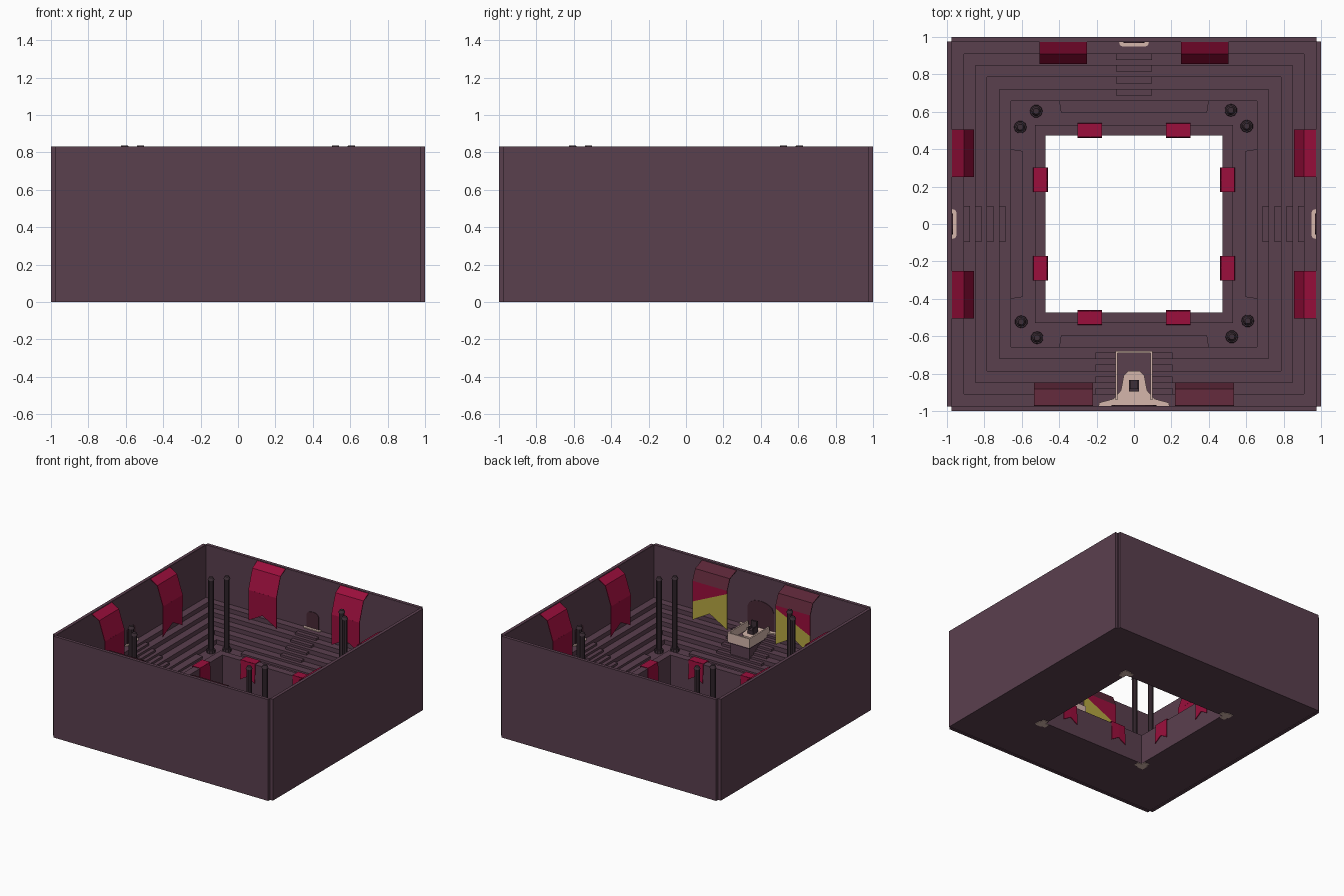
import bpy, bmesh, math
from mathutils import Matrix

if "Cube" in bpy.data.objects:
    bpy.data.objects.remove(bpy.data.objects["Cube"])


def mat(name, c):
    m = bpy.data.materials.new(name)
    m.diffuse_color = (*c, 1)
    m.use_nodes = True
    m.node_tree.nodes["Principled BSDF"].inputs["Base Color"].default_value = m.diffuse_color
    return m


STONE = mat("plum stone", (0.102, 0.050, 0.076))
RED = mat("crimson cloth", (0.325, 0.0045, 0.045))
MAROON = mat("maroon cloth", (0.105, 0.019, 0.038))
CREAM = mat("cream stone", (0.66, 0.47, 0.41))
GOLD = mat("gold cloth", (0.47, 0.39, 0.055))
DARK = mat("dark pillar", (0.047, 0.028, 0.038))
DOOR = mat("dark door", (0.065, 0.022, 0.036))


def finish(bm, name, mats, turn=0, solid=0):
    """Everything is built against the back wall, then turned by quarter turns."""
    bm.transform(Matrix.Rotation(turn * math.pi / 2, 4, 'Z'))
    if not solid:
        bmesh.ops.recalc_face_normals(bm, faces=bm.faces)
    me = bpy.data.meshes.new(name)
    bm.to_mesh(me)
    bm.free()
    for m in mats:
        me.materials.append(m)
    ob = bpy.data.objects.new(name, me)
    bpy.context.collection.objects.link(ob)
    if solid:
        s = ob.modifiers.new("thickness", 'SOLIDIFY')
        s.thickness = solid
        s.offset = 0
    return ob


def add_box(bm, x0, x1, y0, y1, z0, z1):
    m = Matrix.Translation(((x0 + x1) / 2, (y0 + y1) / 2, (z0 + z1) / 2)) @ \
        Matrix.Diagonal((x1 - x0, y1 - y0, z1 - z0, 1))
    bmesh.ops.create_cube(bm, size=1, matrix=m)


def boxes(name, m, lst, turn=0):
    bm = bmesh.new()
    for b in lst:
        add_box(bm, *b)
    return finish(bm, name, [m], turn)


def prism(name, m, pts, vec, turn=0):
    bm = bmesh.new()
    f = bm.faces.new([bm.verts.new(p) for p in pts])
    r = bmesh.ops.extrude_face_region(bm, geom=[f])
    bmesh.ops.translate(bm, vec=vec, verts=[v for v in r['geom'] if isinstance(v, bmesh.types.BMVert)])
    return finish(bm, name, [m], turn)


def banner(name, x0, x1, prof, mats, notch, turn, split=None):
    """Cloth strip along a (y, z) profile with a swallowtail end.
    split=(z at x0, z at x1): diagonal colour change on the last strip."""
    bm = bmesh.new()

    def face(pts, mi):
        f = bm.faces.new([bm.verts.new(p) for p in pts])
        f.material_index = mi
    for i, ((ya, za), (yb, zb)) in enumerate(zip(prof, prof[1:])):
        if i < len(prof) - 2:
            face([(x0, ya, za), (x1, ya, za), (x1, yb, zb), (x0, yb, zb)], i)
            continue
        xm = (x0 + x1) / 2
        top0, top1 = za, za
        if split:
            top0, top1 = split
            face([(x0, ya, za), (x1, ya, za), (x1, ya, top1), (x0, ya, top0)], i)
        tm = (top0 + top1) / 2
        face([(x0, ya, top0), (xm, ya, tm), (xm, yb, zb + notch), (x0, yb, zb)], i + (split is not None))
        face([(xm, ya, tm), (x1, ya, top1), (x1, yb, zb), (xm, yb, zb + notch)], i + (split is not None))
    bmesh.ops.remove_doubles(bm, verts=bm.verts, dist=1e-5)
    return finish(bm, name, mats, turn, 0.006)


# Stepped arena bowl: square rings along a (half width, height) profile
edges = [0.91, 0.848, 0.785, 0.72, 0.657]
levels = [0.40, 0.364, 0.328, 0.292, 0.256, 0.22]
prof = [(0.978, 0.004), (0.978, 0.83), (0.972, 0.83), (0.972, 0.40)]
for i, e in enumerate(edges):
    prof += [(e, levels[i]), (e, levels[i + 1])]
prof += [(0.53, 0.22), (0.53, 0.25), (0.472, 0.25), (0.472, 0.004)]
bm = bmesh.new()
rings = [[bm.verts.new((sx * h, sy * h, z)) for sx, sy in ((1, 1), (-1, 1), (-1, -1), (1, -1))]
         for h, z in prof]
for a, b in zip(rings, rings[1:] + rings[:1]):
    for k in range(4):
        j = (k + 1) % 4
        bm.faces.new([a[k], a[j], b[j], b[k]])
finish(bm, "stepped_bowl", [STONE])

for t in range(4):
    front = t == 2
    # Outer wall slab and lowest bench
    boxes("outer_wall", STONE, [(-0.975, 0.975, 0.974, 1.0, 0, 0.832)], t)
    prism("front_bench", STONE, [(-0.39, 0.595, 0.21), (0.39, 0.595, 0.21), (0.4, 0.657, 0.21),
                                 (-0.4, 0.657, 0.21)], (0, 0, 0.028), t)
    # Aisle stairs with half-height treads
    w = 0.205 if front else 0.095
    boxes("aisle_stairs", STONE, [(-w, w, e - 0.033, e + 0.005, levels[i + 1] - 0.01, levels[i + 1] + 0.018)
                                  for i, e in enumerate(edges)], t)
    # Arched doorway and threshold
    dw, dh = (0.12, 0.63) if front else (0.055, 0.54)
    arch = [(-dw, 0.974, 0.40), (dw, 0.974, 0.40)] + [
        (dw * math.cos(a), 0.974, dh - dw * 0.6 + dw * 0.6 * math.sin(a))
        for a in [k * math.pi / 6 for k in range(7)]]
    prism("arched_door", DOOR, arch, (0, -0.006, 0), t)
    if not front:
        prism("door_threshold", CREAM, [(-0.08, 0.974, 0.395), (0.08, 0.974, 0.395), (0.075, 0.955, 0.395),
                                        (0.06, 0.948, 0.395), (-0.06, 0.948, 0.395), (-0.075, 0.955, 0.395)],
              (0, 0, 0.012), t)
    for s in (-1, 1):
        # Wall banners, the front pair wider with gold tails
        if front:
            banner("front_wall_banner", 0.22 * s, 0.535 * s,
                   [(0.972, 0.82), (0.885, 0.785), (0.85, 0.70), (0.85, 0.38)],
                   [MAROON, MAROON, RED, GOLD], 0.09, t, (0.675, 0.53))
        else:
            banner("wall_banner", 0.25 * s, 0.505 * s,
                   [(0.975, 0.825), (0.91, 0.787), (0.858, 0.63), (0.86, 0.38)], [RED] * 3, 0.07, t)
        # Small banners over the pit rim
        banner("pit_banner", 0.17 * s, 0.302 * s,
               [(0.537, 0.225), (0.535, 0.258), (0.467, 0.258), (0.462, 0.10)], [RED] * 3, 0.04, t)

    # Pair of pillars in each corner of the lower walkway
    for px, py in ((0.518, 0.608), (0.603, 0.523)):
        bm = bmesh.new()
        for r1, r2, z0, z1 in ((0.035, 0.032, 0.21, 0.245), (0.021, 0.021, 0.24, 0.815),
                               (0.026, 0.016, 0.815, 0.836)):
            bmesh.ops.create_cone(bm, cap_ends=True, segments=10, radius1=r1, radius2=r2, depth=z1 - z0,
                                  matrix=Matrix.Translation((px, py, (z0 + z1) / 2)))
        finish(bm, "corner_pillar", [DARK], t)
    # Pale foot pad beneath each pit corner
    boxes("foot_pad", CREAM, [(0.474, 0.53, 0.474, 0.53, 0, 0.006), (0.44, 0.48, 0.474, 0.52, 0, 0.006),
                              (0.474, 0.52, 0.44, 0.48, 0, 0.006)], t)

# Balcony of honour on the front side
boxes("balcony_support", STONE, [(-0.085, 0.085, 0.70, 0.95, 0.22, 0.375),
                                 (-0.098, 0.098, 0.682, 0.95, 0.37, 0.39)], 2)
boxes("balcony_rail", CREAM, [(-0.1, -0.088, 0.68, 0.94, 0.38, 0.455), (0.088, 0.1, 0.68, 0.94, 0.38, 0.455),
                              (-0.1, 0.1, 0.68, 0.69, 0.38, 0.455)], 2)
half = [(0.19, 0.972), (0.185, 0.955), (0.11, 0.935), (0.07, 0.89), (0.055, 0.81), (0.03, 0.785)]
prism("balcony_dais", CREAM, [(x, y, 0.385) for x, y in half] + [(-x, y, 0.385) for x, y in half[::-1]],
      (0, 0, 0.024), 2)
boxes("throne", DARK, [(-0.026, 0.026, 0.835, 0.895, 0.40, 0.44), (-0.026, 0.026, 0.88, 0.895, 0.44, 0.50),
                       (-0.026, -0.018, 0.835, 0.885, 0.44, 0.46), (0.018, 0.026, 0.835, 0.885, 0.44, 0.46)], 2)
